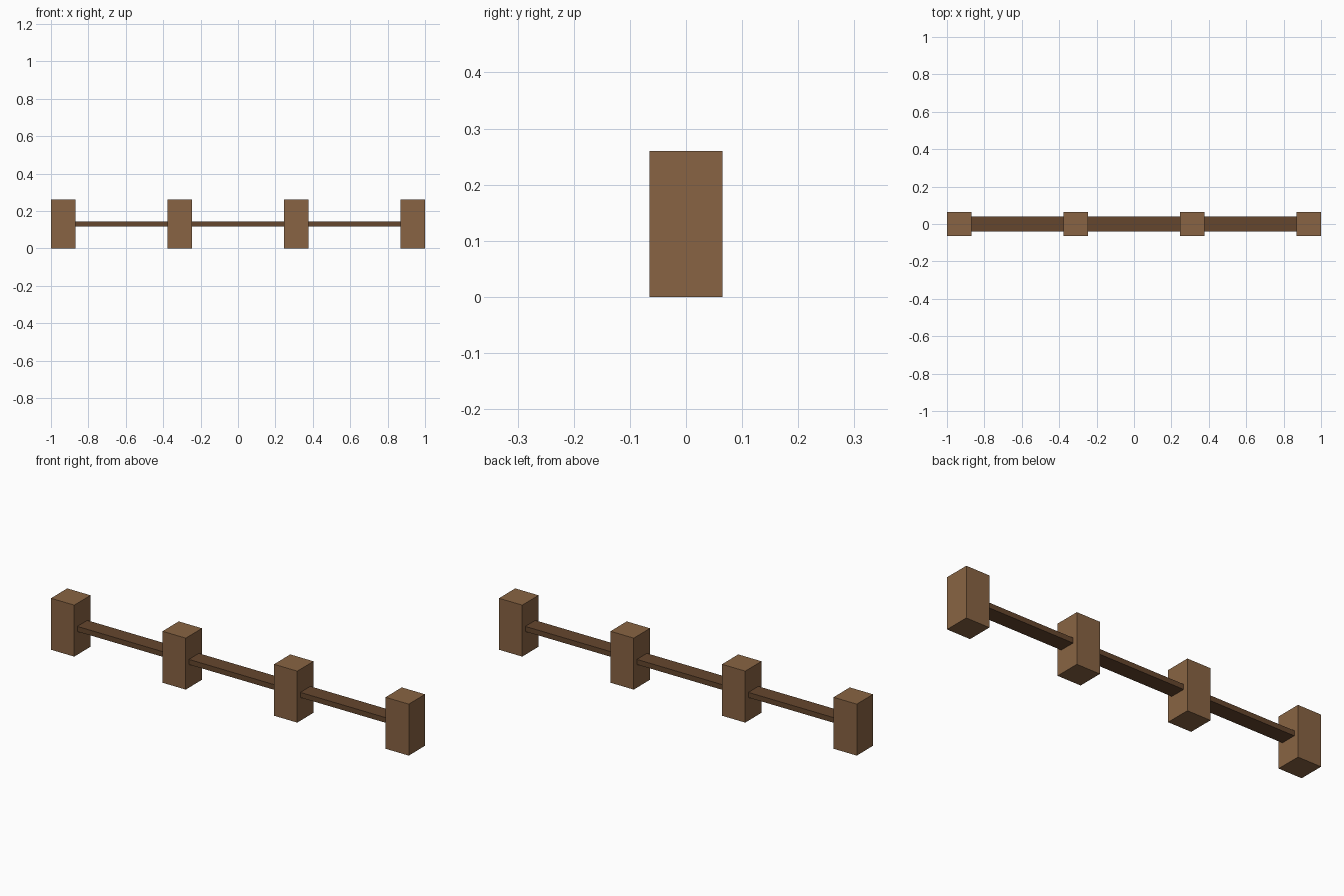
import bpy

cube = bpy.data.objects.get("Cube")
if cube:
    bpy.data.objects.remove(cube, do_unlink=True)


def make_material(name, rgb):
    mat = bpy.data.materials.new(name)
    mat.use_nodes = True
    color = (*rgb, 1.0)
    mat.diffuse_color = color
    mat.node_tree.nodes["Principled BSDF"].inputs["Base Color"].default_value = color
    return mat


def make_box(name, center, size, mat):
    bpy.ops.mesh.primitive_cube_add(size=1, location=center)
    obj = bpy.context.object
    obj.name = name
    obj.scale = size
    bpy.ops.object.transform_apply(location=False, rotation=False, scale=True)
    obj.data.materials.append(mat)
    return obj


post_wood = make_material("light brown wood", (0.25, 0.127, 0.056))
rail_wood = make_material("dark brown wood", (0.13, 0.061, 0.027))

POSTS = 4
LENGTH = 2.0
WIDTH = 0.13
HEIGHT = 0.26
step = (LENGTH - WIDTH) / (POSTS - 1)
post_x = [(WIDTH - LENGTH) / 2 + i * step for i in range(POSTS)]

# Square posts, evenly spaced
for i, x in enumerate(post_x):
    make_box(f"post_{i + 1}", (x, 0, HEIGHT / 2), (WIDTH, WIDTH, HEIGHT), post_wood)

# Flat rails joining neighbouring posts at mid height
for i, (a, b) in enumerate(zip(post_x, post_x[1:])):
    make_box(f"rail_{i + 1}", ((a + b) / 2, 0, HEIGHT / 2),
             (step - WIDTH, 0.08, 0.026), rail_wood)
